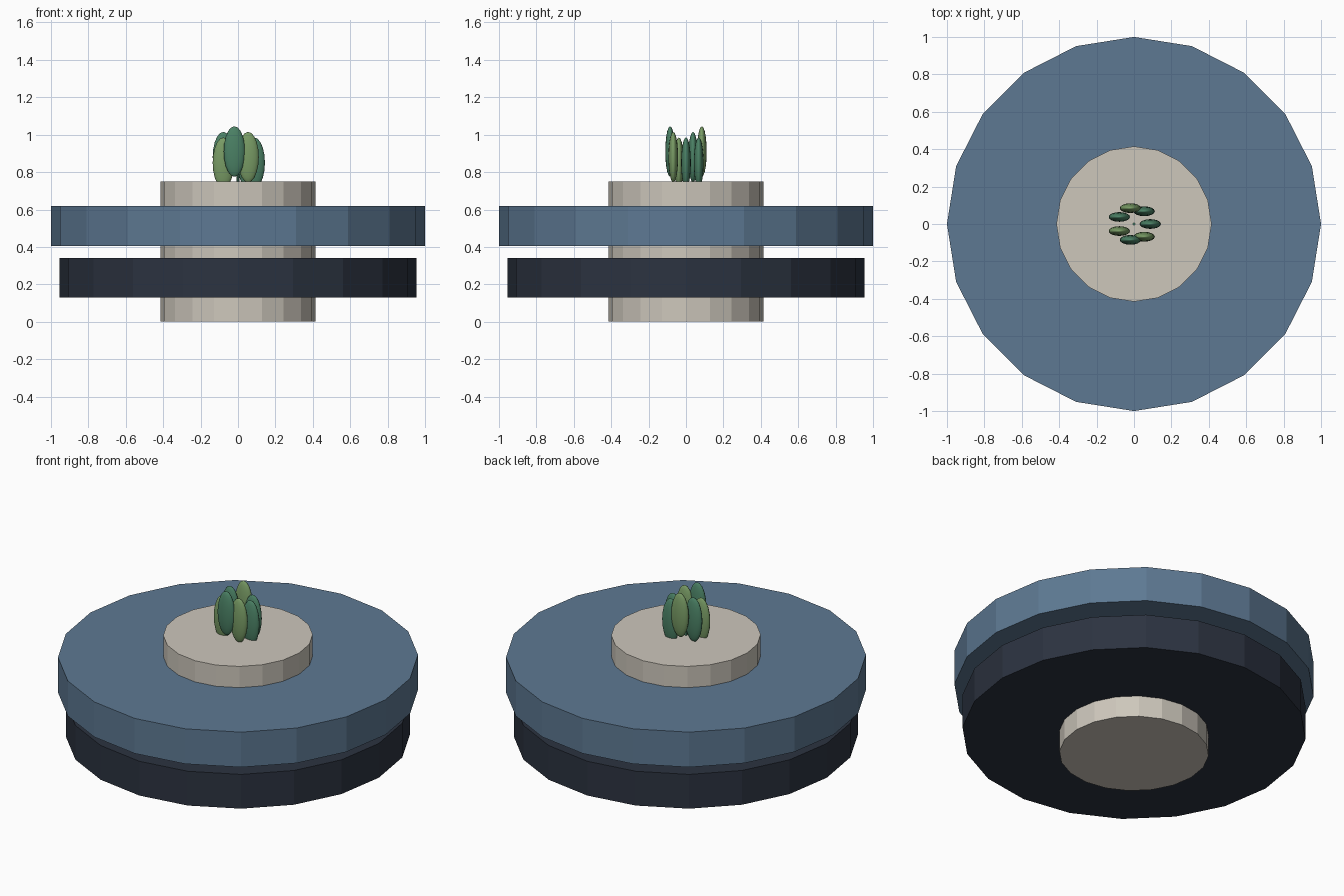
import bpy, math

if "Cube" in bpy.data.objects:
    bpy.data.objects.remove(bpy.data.objects["Cube"])


def material(name, rgb):
    m = bpy.data.materials.new(name)
    m.diffuse_color = (*rgb, 1)
    m.use_nodes = True
    m.node_tree.nodes["Principled BSDF"].inputs["Base Color"].default_value = m.diffuse_color
    return m


def disc(name, radius, z0, z1, mat, sides=20):
    bpy.ops.mesh.primitive_cylinder_add(vertices=sides, radius=radius, depth=z1 - z0,
                                        location=(0, 0, (z0 + z1) / 2))
    ob = bpy.context.object
    ob.name = name
    ob.data.materials.append(mat)
    return ob


blue = material("blue", (0.11, 0.19, 0.29))
navy = material("navy", (0.025, 0.033, 0.052))
cream = material("cream", (0.61, 0.57, 0.50))
dark_green = material("dark_green", (0.07, 0.22, 0.13))
light_green = material("light_green", (0.19, 0.33, 0.13))

# stacked discs on a central hub
disc("hub", 0.415, 0.0, 0.75, cream)
disc("lower_disc", 0.955, 0.13, 0.34, navy)
disc("upper_disc", 1.0, 0.405, 0.62, blue)

# thin stem in the middle of the plant
disc("plant_stem", 0.008, 0.74, 0.79, dark_green, 8)

# ring of seven upright leaves at three heights
for j in range(1, 8):
    a = math.tau * j / 7
    z = 0.85 + 0.03 * ((j - 1) % 3 if j % 3 != 2 else 2) if j % 3 != 0 else 0.88
    bpy.ops.mesh.primitive_uv_sphere_add(segments=16, ring_count=10, radius=1,
                                         location=(0.087 * math.cos(a), 0.087 * math.sin(a), z))
    leaf = bpy.context.object
    leaf.name = f"leaf_{j}"
    leaf.scale = (0.057, 0.026, 0.135)
    leaf.data.materials.append(dark_green if j % 2 else light_green)
    bpy.ops.object.shade_smooth()
